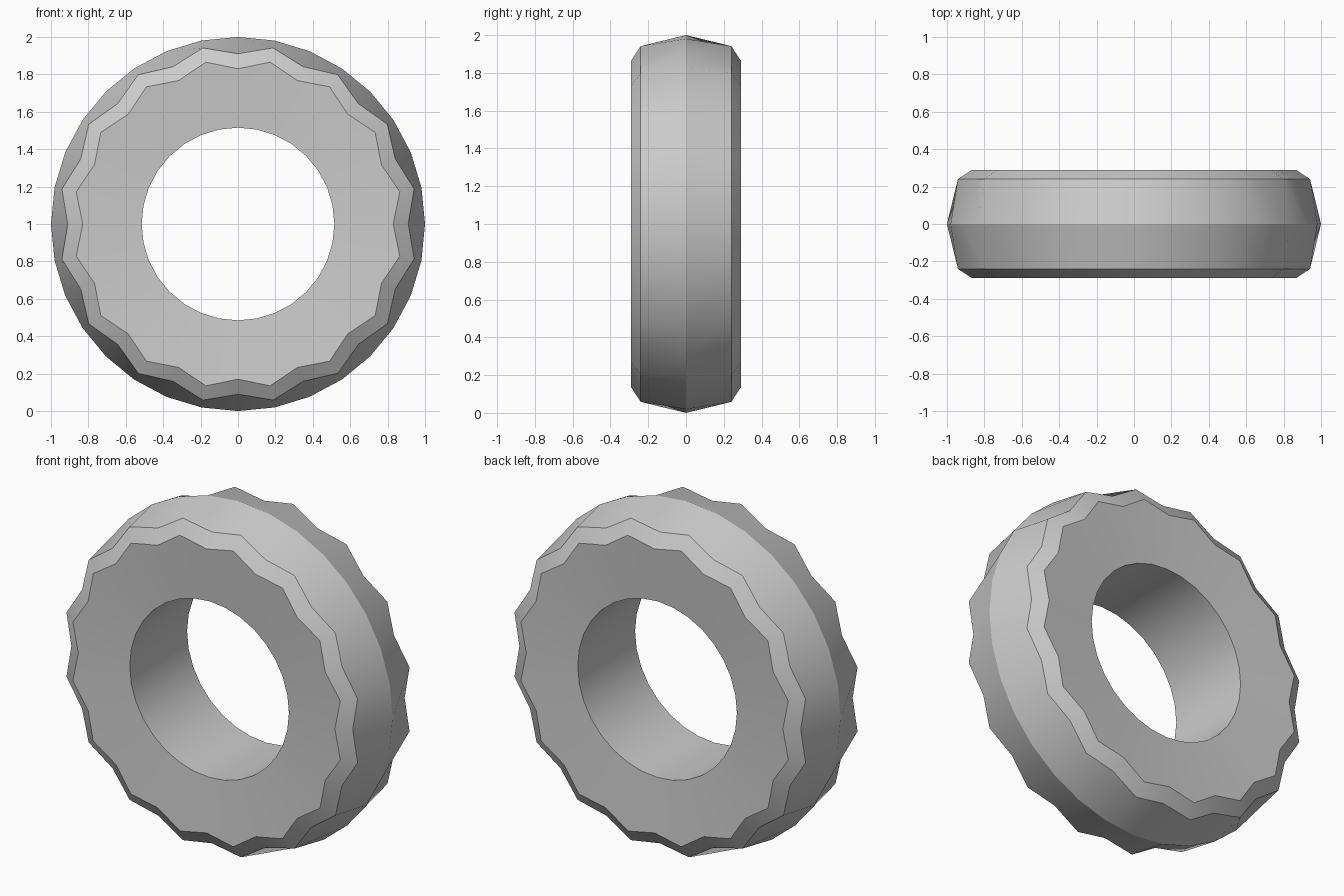
import bpy, bmesh
from math import sin, cos, pi

if "Cube" in bpy.data.objects:
    bpy.data.objects.remove(bpy.data.objects["Cube"])

N = 32  # segments around the wheel
# Cross-section, back to front: (y, radius of even vertices, radius of odd vertices)
half = [(0.265, 0.515, 0.515), (0.29, 0.83, 0.882), (0.24, 0.91, 0.96)]
profile = half + [(0.0, 1.0, 1.0)] + [(-y, a, b) for y, a, b in reversed(half)]

bm = bmesh.new()

# Rings of vertices around the y axis, scalloped where the two radii differ
rings = []
for y, r_even, r_odd in profile:
    ring = []
    for i in range(N):
        r = r_odd if i % 2 else r_even
        t = 2 * pi * i / N
        ring.append(bm.verts.new((r * sin(t), y, 1 + r * cos(t))))
    rings.append(ring)

# Skin neighbouring rings; the last pair closes the hub hole
for k, a in enumerate(rings):
    b = rings[(k + 1) % len(rings)]
    for i in range(N):
        j = (i + 1) % N
        bm.faces.new((a[i], a[j], b[j], b[i])).smooth = True

# Keep every ring edge crisp, shade smoothly around the wheel
for ring in rings:
    for i in range(N):
        bm.edges.get((ring[i], ring[(i + 1) % N])).smooth = False

bmesh.ops.recalc_face_normals(bm, faces=bm.faces)
mesh = bpy.data.meshes.new("wheel_tire")
bm.to_mesh(mesh)
bm.free()
tire = bpy.data.objects.new("wheel_tire", mesh)
bpy.context.collection.objects.link(tire)
